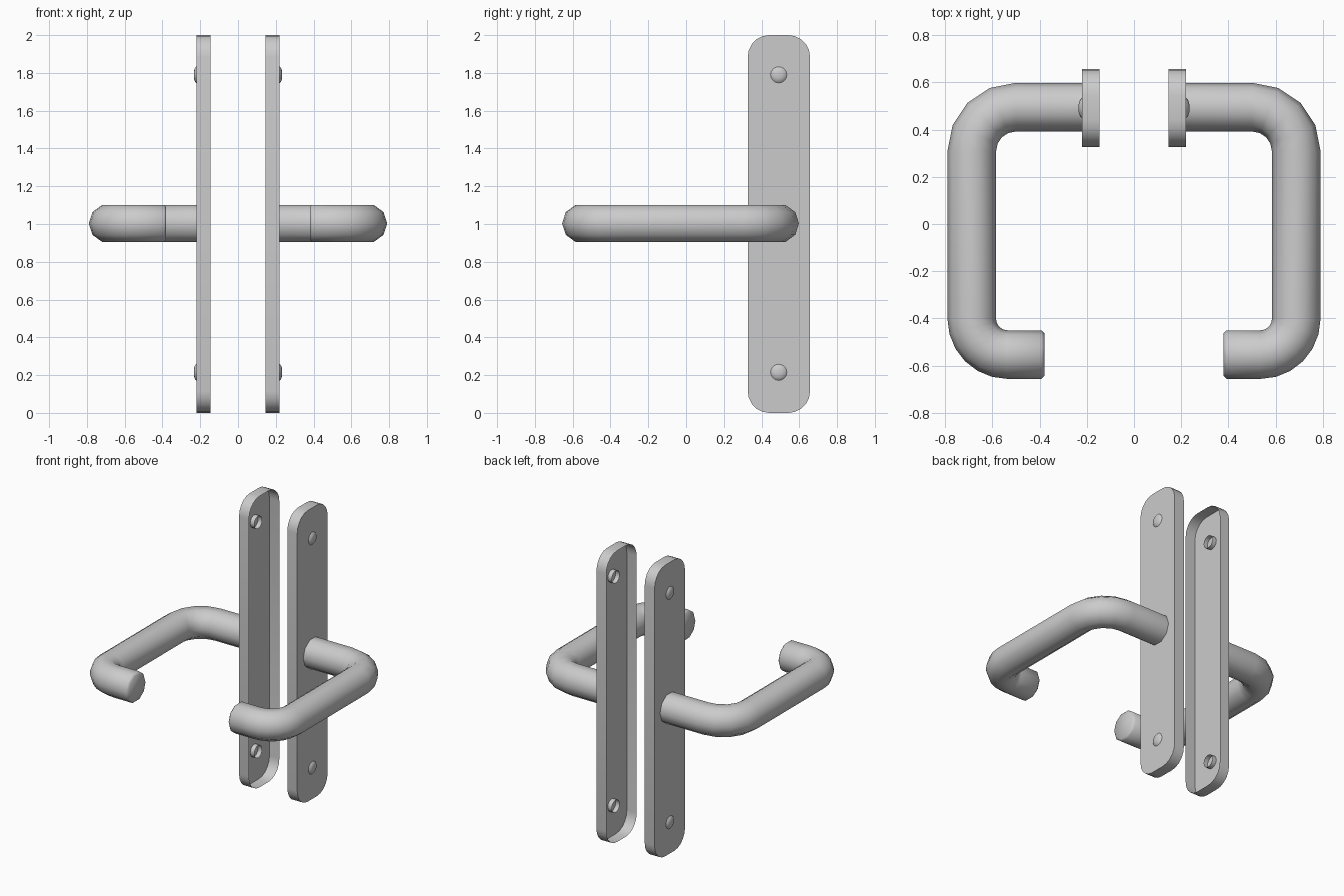
import bpy, bmesh
from math import sin, cos, pi, radians

if "Cube" in bpy.data.objects:
    bpy.data.objects.remove(bpy.data.objects["Cube"])


def finish(name, bm, angle=40):
    """Turn a bmesh into a smooth-shaded part mirrored across x = 0."""
    me = bpy.data.meshes.new(name)
    bm.to_mesh(me)
    bm.free()
    for p in me.polygons:
        p.use_smooth = True
    me.set_sharp_from_angle(angle=radians(angle))
    ob = bpy.data.objects.new(name, me)
    bpy.context.collection.objects.link(ob)
    mod = ob.modifiers.new("mirror", 'MIRROR')
    mod.use_axis[0] = True
    mod.use_mirror_merge = False
    return ob


def loft(bm, rings, cap_start=False, cap_end=False):
    """Skin a list of closed rings of points, with optional end caps."""
    vs = [[bm.verts.new(p) for p in r] for r in rings]
    n = len(vs[0])
    for a, b in zip(vs, vs[1:]):
        for i in range(n):
            j = (i + 1) % n
            bm.faces.new((a[i], a[j], b[j], b[i]))
    if cap_start:
        bm.faces.new(vs[0][::-1])
    if cap_end:
        bm.faces.new(vs[-1])


def arc(cx, cy, r, a0, a1, n):
    return [(cx + r * cos(radians(a0 + (a1 - a0) * i / n)),
             cy + r * sin(radians(a0 + (a1 - a0) * i / n))) for i in range(n + 1)]


# back plates: rounded outline, closed outside face, open towards the door
Y0, Y1, H, R = 0.327, 0.657, 2.0, 0.115
outline = []
for cy, cz, a in ((Y1 - R, H - R, 0), (Y0 + R, H - R, 90),
                  (Y0 + R, R, 180), (Y1 - R, R, 270)):
    outline += arc(cy, cz, R, a, a + 90, 5)
bm = bmesh.new()
loft(bm, [[(x, y, z) for y, z in outline] for x in (0.146, 0.221)], cap_end=True)
finish("back_plate", bm)

# lever handles: ten-sided tube swept along a bent path
RAD, ZC, SIDES = 0.103, 1.003, 10
# each station: centre x, centre y, direction angle of the section, radius
path = [(0.221, 0.495, 90, RAD)]


def bend(cx, cy, r, a0, a1, n):
    for i, (x, y) in enumerate(arc(cx, cy, r, a0, a1, n)):
        path.append((x, y, a0 + (a1 - a0) * i / n, RAD))


bend(0.500, 0.308, 0.187, 90, 0, 4)
bend(0.535, -0.401, 0.152, 0, -90, 6)
path += [(0.392, -0.553, -90, RAD), (0.380, -0.553, -90, RAD - 0.012)]
rings = []
for x, y, a, r in path:
    ring = []
    for k in range(SIDES):
        t = 2 * pi * k / SIDES
        ring.append((x + r * cos(t) * cos(radians(a)),
                     y + r * cos(t) * sin(radians(a)), ZC + r * sin(t)))
    rings.append(ring)
bm = bmesh.new()
loft(bm, rings, cap_end=True)
bmesh.ops.recalc_face_normals(bm, faces=bm.faces)
finish("lever_handle", bm, 50)

# screws: domed head outside, open collar inside the plate
for name, zc in (("upper_screw", 1.79), ("lower_screw", 0.215)):
    bm = bmesh.new()
    prof = [(0.190, 0.043), (0.221, 0.043), (0.229, 0.034), (0.234, 0.018)]
    loft(bm, [[(x, 0.491 + r * cos(2 * pi * k / 16), zc + r * sin(2 * pi * k / 16))
               for k in range(16)] for x, r in prof], cap_end=True)
    finish(name, bm)
